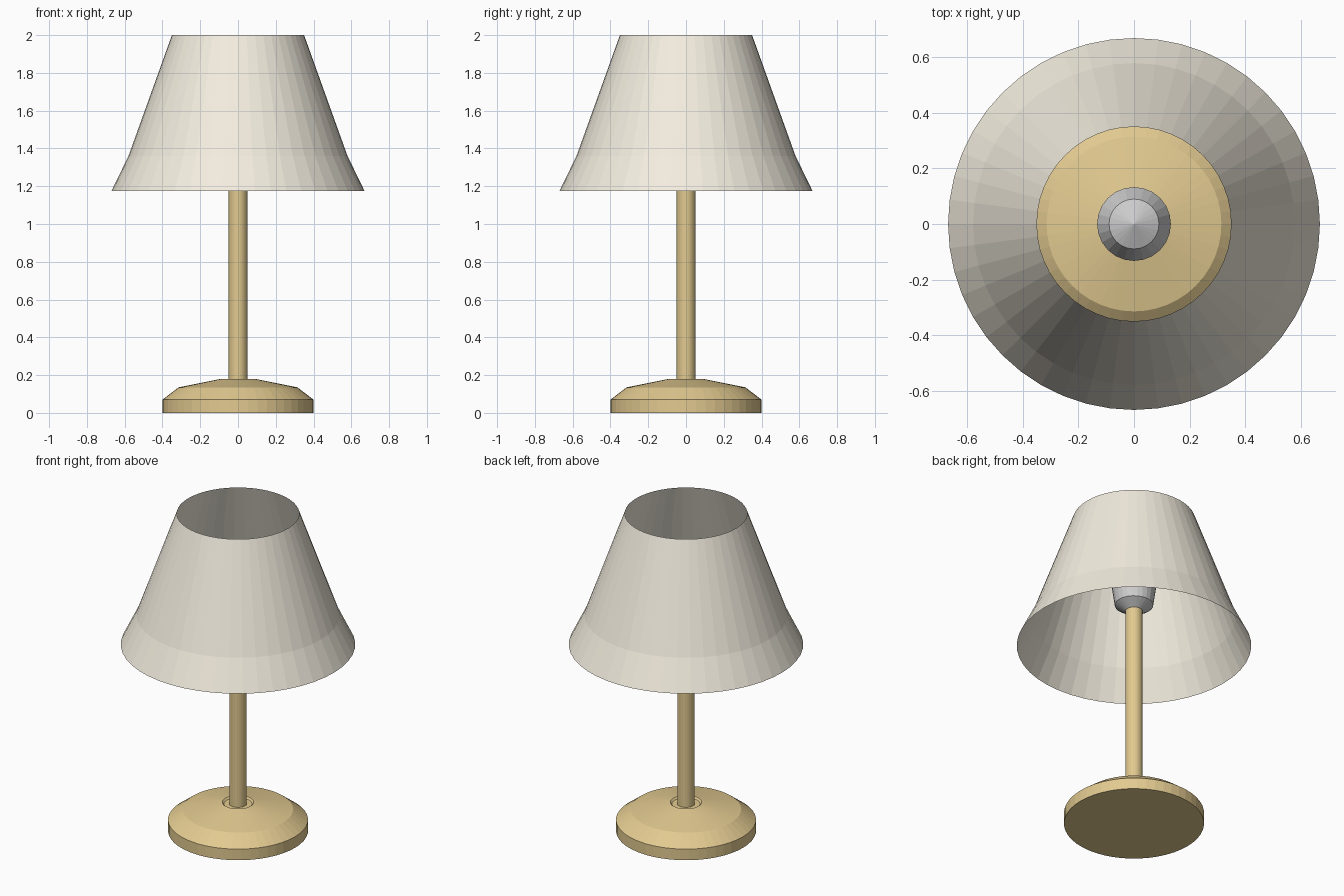
import bpy, bmesh
from math import cos, sin, tau

if "Cube" in bpy.data.objects:
    bpy.data.objects.remove(bpy.data.objects["Cube"])


def material(name, color):
    mat = bpy.data.materials.new(name)
    mat.diffuse_color = (*color, 1)
    mat.use_nodes = True
    mat.node_tree.nodes["Principled BSDF"].inputs["Base Color"].default_value = mat.diffuse_color
    return mat


def lathe(name, profile, sides, mat=None):
    """Revolve (radius, height) points around z; radius 0 makes a pole."""
    bm = bmesh.new()
    rings = []
    for r, z in profile:
        count = sides if r > 0 else 1
        rings.append([bm.verts.new((r * cos(tau * i / sides), r * sin(tau * i / sides), z))
                      for i in range(count)])
    for low, high in zip(rings, rings[1:]):
        for i in range(sides):
            j = (i + 1) % sides
            corners = [low[i % len(low)], low[j % len(low)],
                       high[j % len(high)], high[i % len(high)]]
            bm.faces.new(list(dict.fromkeys(corners)))
    mesh = bpy.data.meshes.new(name)
    bm.to_mesh(mesh)
    bm.free()
    obj = bpy.data.objects.new(name, mesh)
    bpy.context.collection.objects.link(obj)
    if mat:
        mesh.materials.append(mat)
    return obj


brass = material("brass", (0.76, 0.59, 0.28))
fabric = material("fabric", (0.90, 0.85, 0.74))

# Stepped round foot with a shallow dimple around the stem
lathe("base", [(0, 0), (0.40, 0), (0.40, 0.07), (0.315, 0.135),
               (0.09, 0.18), (0.08, 0.17), (0, 0.17)], 48, brass)

# Stem from the foot up to the bulb
lathe("stem", [(0, 0.17), (0.05, 0.17), (0.05, 1.40), (0, 1.40)], 24, brass)

# Bulb hidden inside the shade
lathe("bulb", [(0, 1.40), (0.05, 1.40), (0.11, 1.44), (0.133, 1.60),
               (0.09, 1.69), (0, 1.73)], 24)

# Open, thin flared shade
lathe("shade", [(0.67, 1.175), (0.58, 1.36), (0.35, 2.0)], 48, fabric)
